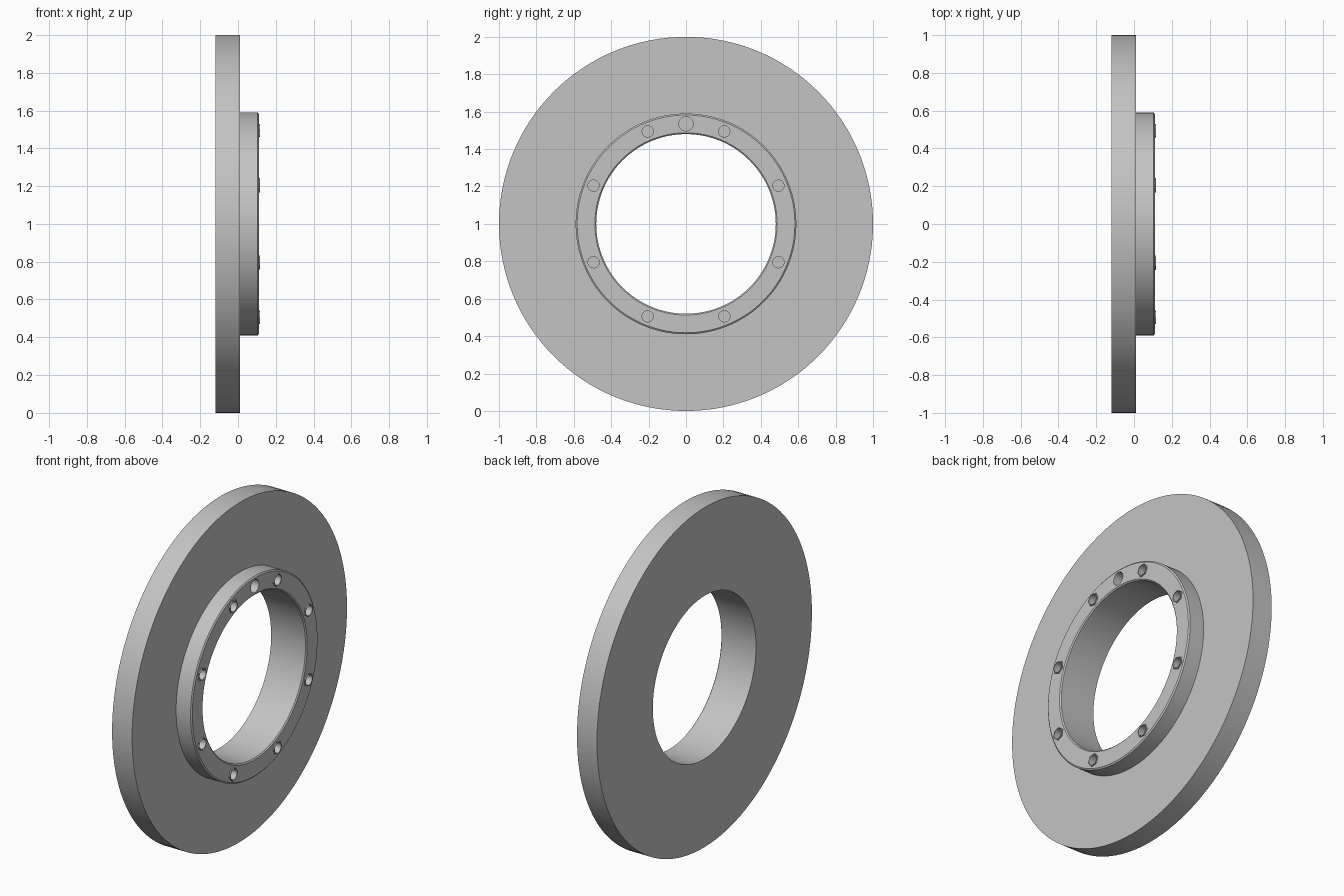
import bpy
import bmesh
import math
from mathutils import Matrix, Vector

cube = bpy.data.objects.get("Cube")
if cube:
    bpy.data.objects.remove(cube, do_unlink=True)

AXIS_Z = 1.0       # height of the ring axis
BOLT_CIRCLE = 0.535

grey = bpy.data.materials.new("light grey metal")
grey.use_nodes = True
grey.diffuse_color = (0.55, 0.55, 0.55, 1)
grey.node_tree.nodes["Principled BSDF"].inputs["Base Color"].default_value = (0.55, 0.55, 0.55, 1)


def make_object(name, bm):
    bmesh.ops.recalc_face_normals(bm, faces=bm.faces)
    mesh = bpy.data.meshes.new(name)
    bm.to_mesh(mesh)
    bm.free()
    mesh.materials.append(grey)
    obj = bpy.data.objects.new(name, mesh)
    bpy.context.collection.objects.link(obj)
    return obj


def ring(name, profile, steps=128):
    """Revolve a closed (x, radius) profile around the x axis."""
    bm = bmesh.new()
    loops = []
    for i in range(steps):
        a = math.tau * i / steps
        loops.append([bm.verts.new((x, r * math.cos(a), AXIS_Z + r * math.sin(a)))
                      for x, r in profile])
    n = len(profile)
    for i in range(steps):
        here, after = loops[i], loops[(i + 1) % steps]
        for j in range(n):
            k = (j + 1) % n
            bm.faces.new((here[j], here[k], after[k], after[j]))
    return make_object(name, bm)


def add_prism(bm, angle, radius, sides, x0, x1):
    """Prism along x, placed on the bolt circle."""
    centre = Vector(((x0 + x1) / 2, BOLT_CIRCLE * math.cos(angle),
                     AXIS_Z + BOLT_CIRCLE * math.sin(angle)))
    matrix = Matrix.Translation(centre) @ Matrix.Rotation(angle, 4, "X") @ Matrix.Rotation(math.pi / 2, 4, "Y")
    bmesh.ops.create_cone(bm, cap_ends=True, segments=sides, radius1=radius,
                          radius2=radius, depth=x1 - x0, matrix=matrix)


def cut(obj, cutter):
    bpy.context.view_layer.objects.active = obj
    mod = obj.modifiers.new("holes", "BOOLEAN")
    mod.operation = "DIFFERENCE"
    mod.solver = "EXACT"
    mod.object = cutter
    bpy.ops.object.modifier_apply(modifier=mod.name)


# Main disc and the raised hub flange with bevelled rims
disc = ring("disc", [(-0.12, 0.48), (-0.12, 1.0), (0.01, 1.0), (0.01, 0.48)])
hub = ring("hub_flange", [(0.01, 0.48), (0.01, 0.59), (0.104, 0.59),
                          (0.11, 0.582), (0.11, 0.487), (0.104, 0.48)])

# Eight hollow hex bolt heads, plus one plain round hole at the top
bolt_bm, bore_bm = bmesh.new(), bmesh.new()
for i in range(8):
    angle = math.radians(22.5 + 45 * i)
    add_prism(bolt_bm, angle, 0.038, 6, 0.05, 0.117)
    add_prism(bore_bm, angle, 0.03, 24, 0.065, 0.15)
add_prism(bore_bm, math.pi / 2, 0.038, 32, 0.055, 0.15)
bolts = make_object("hex_bolts", bolt_bm)
bores = make_object("bore_cutter", bore_bm)
bores.hide_render = True
cut(hub, bores)
cut(bolts, bores)
bpy.data.objects.remove(bores, do_unlink=True)

# Smooth round walls, sharp rims
bpy.ops.object.select_all(action="DESELECT")
for obj in (disc, hub, bolts):
    obj.select_set(True)
bpy.context.view_layer.objects.active = disc
bpy.ops.object.shade_smooth_by_angle(angle=math.radians(30))
